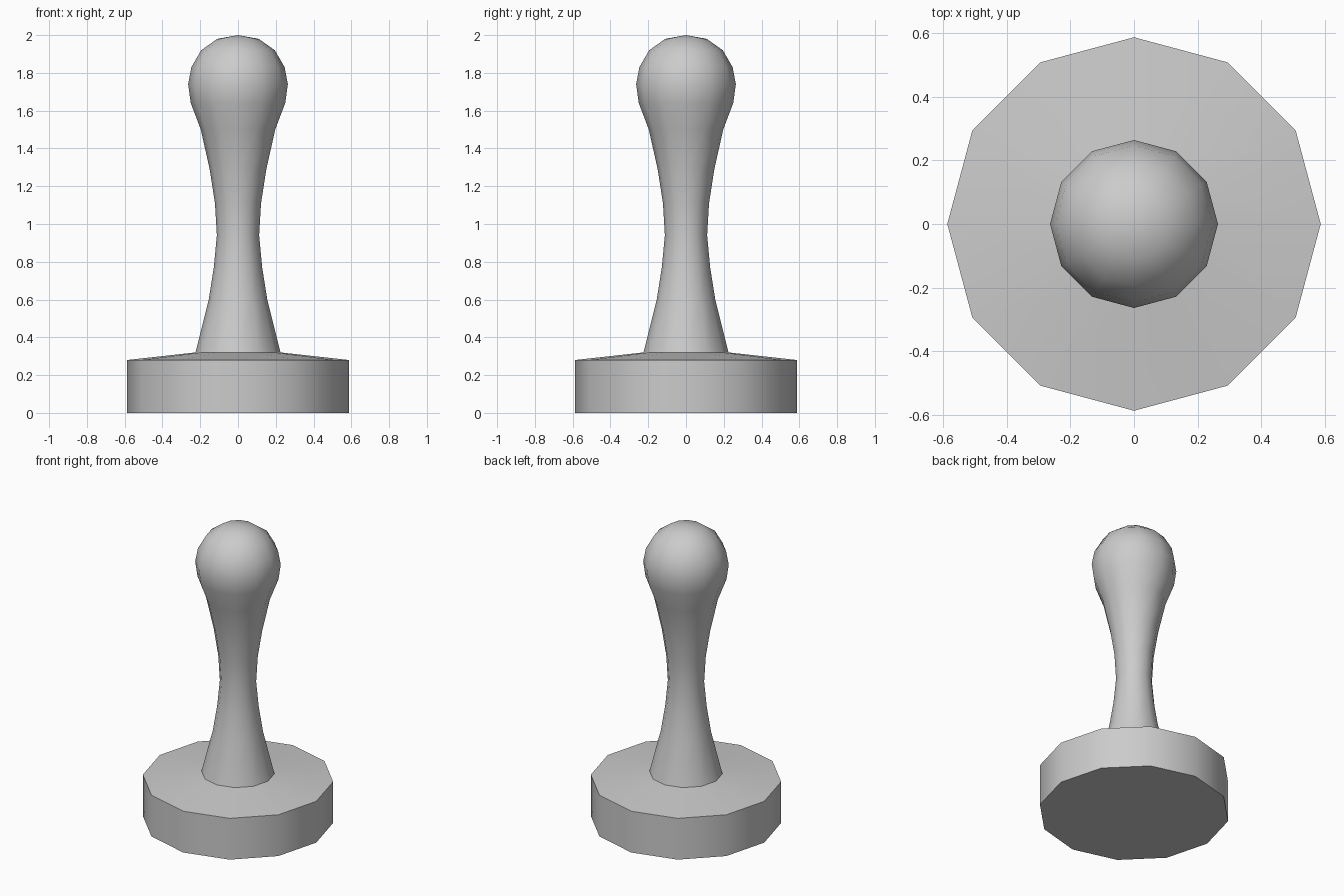
import bpy, bmesh
from math import radians
from mathutils import Matrix

if "Cube" in bpy.data.objects:
    bpy.data.objects.remove(bpy.data.objects["Cube"])

SIDES = 12

# Turned profile (radius, height): base disc, sloped shoulder, waisted stem, round knob
PROFILE = [
    (0.587, 0.0), (0.587, 0.28), (0.225, 0.32),
    (0.155, 0.60), (0.128, 0.77), (0.112, 0.94), (0.122, 1.11),
    (0.150, 1.29), (0.197, 1.50), (0.250, 1.64), (0.264, 1.74),
    (0.247, 1.83), (0.195, 1.92), (0.110, 1.98),
]
TIP = 2.0


def lathe(name, profile, tip, sides):
    bm = bmesh.new()
    rings = []
    for r, z in profile:
        ring = []
        for i in range(sides):
            rot = Matrix.Rotation(radians(360 * i / sides), 3, 'Z')
            x, y, _ = rot.col[0]
            ring.append(bm.verts.new((r * x, r * y, z)))
        rings.append(ring)
    # Side walls between neighbouring rings
    for a, b in zip(rings, rings[1:]):
        for i in range(sides):
            j = (i + 1) % sides
            bm.faces.new((a[i], a[j], b[j], b[i]))
    # Flat underside and pointed fan at the crown
    bm.faces.new(rings[0][::-1])
    top = bm.verts.new((0, 0, tip))
    for i in range(sides):
        bm.faces.new((rings[-1][i], rings[-1][(i + 1) % sides], top))
    mesh = bpy.data.meshes.new(name)
    bm.to_mesh(mesh)
    bm.free()
    obj = bpy.data.objects.new(name, mesh)
    bpy.context.collection.objects.link(obj)
    return obj


# One watertight turned piece: round base with handle
body = lathe("stamp_base_and_handle", PROFILE, TIP, SIDES)
bpy.context.view_layer.objects.active = body
body.select_set(True)
bpy.ops.object.shade_smooth_by_angle(angle=radians(40))
